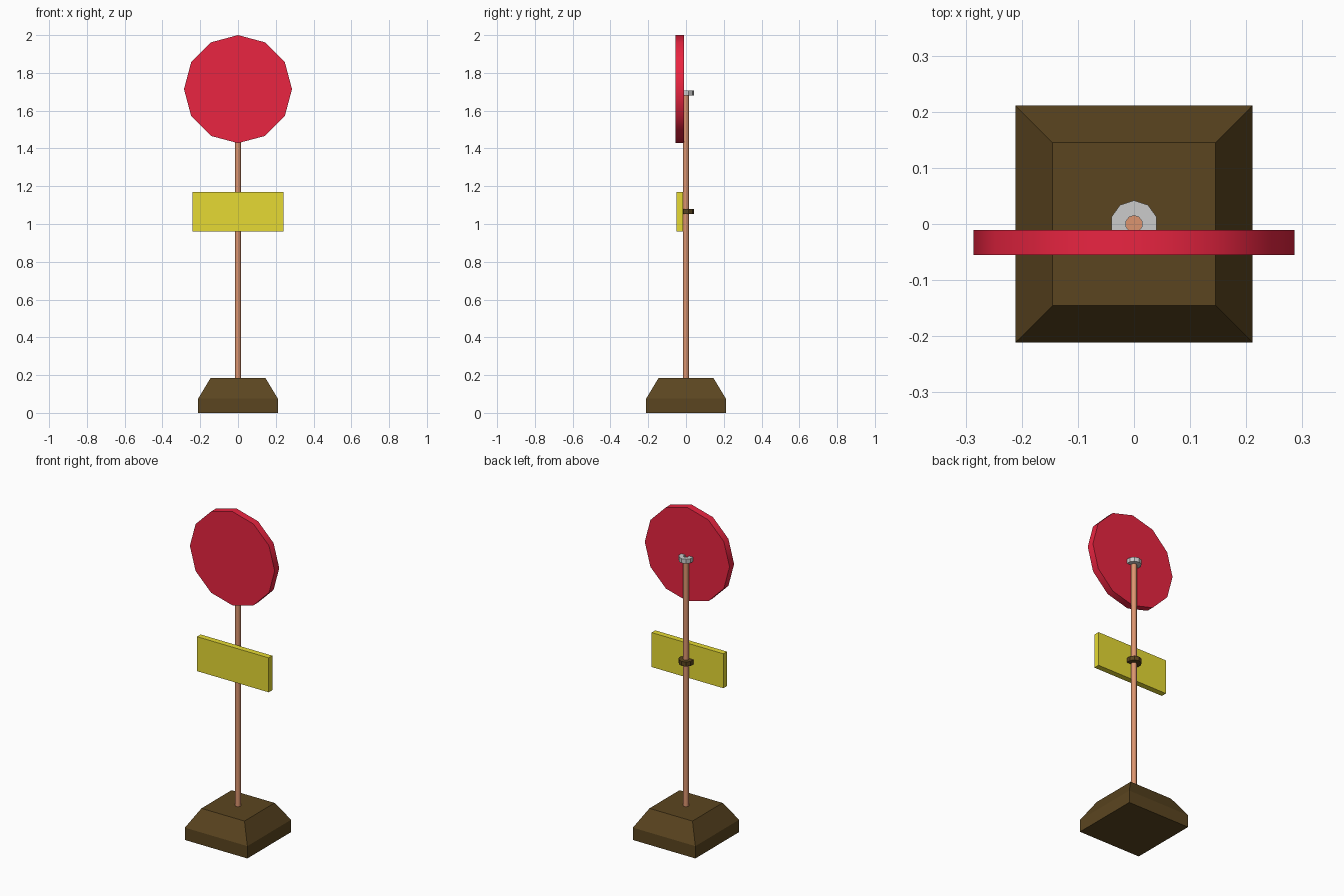
import bpy, bmesh
from math import sin, cos, pi, radians

if "Cube" in bpy.data.objects:
    bpy.data.objects.remove(bpy.data.objects["Cube"])


def paint(obj, color):
    mat = bpy.data.materials.new(obj.name + "_paint")
    mat.diffuse_color = (*color, 1)
    mat.use_nodes = True
    mat.node_tree.nodes["Principled BSDF"].inputs["Base Color"].default_value = mat.diffuse_color
    obj.data.materials.append(mat)


def smooth(obj):
    bpy.ops.object.select_all(action='DESELECT')
    obj.select_set(True)
    bpy.context.view_layer.objects.active = obj
    bpy.ops.object.shade_smooth_by_angle(angle=radians(35))


def loft(name, loops, closed=False):
    """Skin equal-length loops of points; cap the ends, or join last to first."""
    bm = bmesh.new()
    rings = [[bm.verts.new(p) for p in loop] for loop in loops]
    n = len(rings[0])
    pairs = list(zip(rings, rings[1:]))
    if closed:
        pairs.append((rings[-1], rings[0]))
    for a, b in pairs:
        for i in range(n):
            j = (i + 1) % n
            bm.faces.new((a[i], a[j], b[j], b[i]))
    if not closed:
        bm.faces.new(rings[0])
        bm.faces.new(rings[-1])
    bmesh.ops.recalc_face_normals(bm, faces=bm.faces)
    mesh = bpy.data.meshes.new(name)
    bm.to_mesh(mesh)
    bm.free()
    obj = bpy.data.objects.new(name, mesh)
    bpy.context.collection.objects.link(obj)
    return obj


def circle(r, n, start=0.0):
    return [(r * cos(start + 2 * pi * i / n), r * sin(start + 2 * pi * i / n))
            for i in range(n)]


def square(r, z):
    return [(-r, -r, z), (r, -r, z), (r, r, z), (-r, r, z)]


BROWN = (0.105, 0.06, 0.0142)

# Weighted base with sloping shoulders
base = loft("base", [square(0.211, 0), square(0.211, 0.075), square(0.145, 0.185)])
paint(base, BROWN)

# Pole
pole = loft("pole", [[(x, y, z) for x, y in circle(0.0155, 12)] for z in (0.18, 1.695)])
paint(pole, (0.72, 0.30, 0.16))
smooth(pole)

# Round sign, twelve sided
disc = loft("round_sign", [[(x, y, z + 1.714) for x, z in circle(0.286, 12)]
                           for y in (-0.055, -0.011)])
paint(disc, (0.82, 0.018, 0.053))
smooth(disc)

# Rectangular plate
plate = loft("lower_plate", [[(sx * 0.242, y, z) for sx, z in
                              ((-1, 0.96), (1, 0.96), (1, 1.17), (-1, 1.17))]
                             for y in (-0.05, -0.015)])
paint(plate, (0.79, 0.70, 0.033))


# Ten-sided ring clamps around the pole, partly sunk into the signs
def clamp(name, z0, z1):
    outer, inner = circle(0.042, 10, pi / 2), circle(0.015, 10, pi / 2)
    sections = [[(*o, z0), (*o, z1), (*i, z1), (*i, z0)]
                for o, i in zip(outer, inner)]
    return loft(name, sections, closed=True)


clamp("upper_clamp", 1.68, 1.707)
paint(clamp("lower_clamp", 1.053, 1.08), BROWN)
